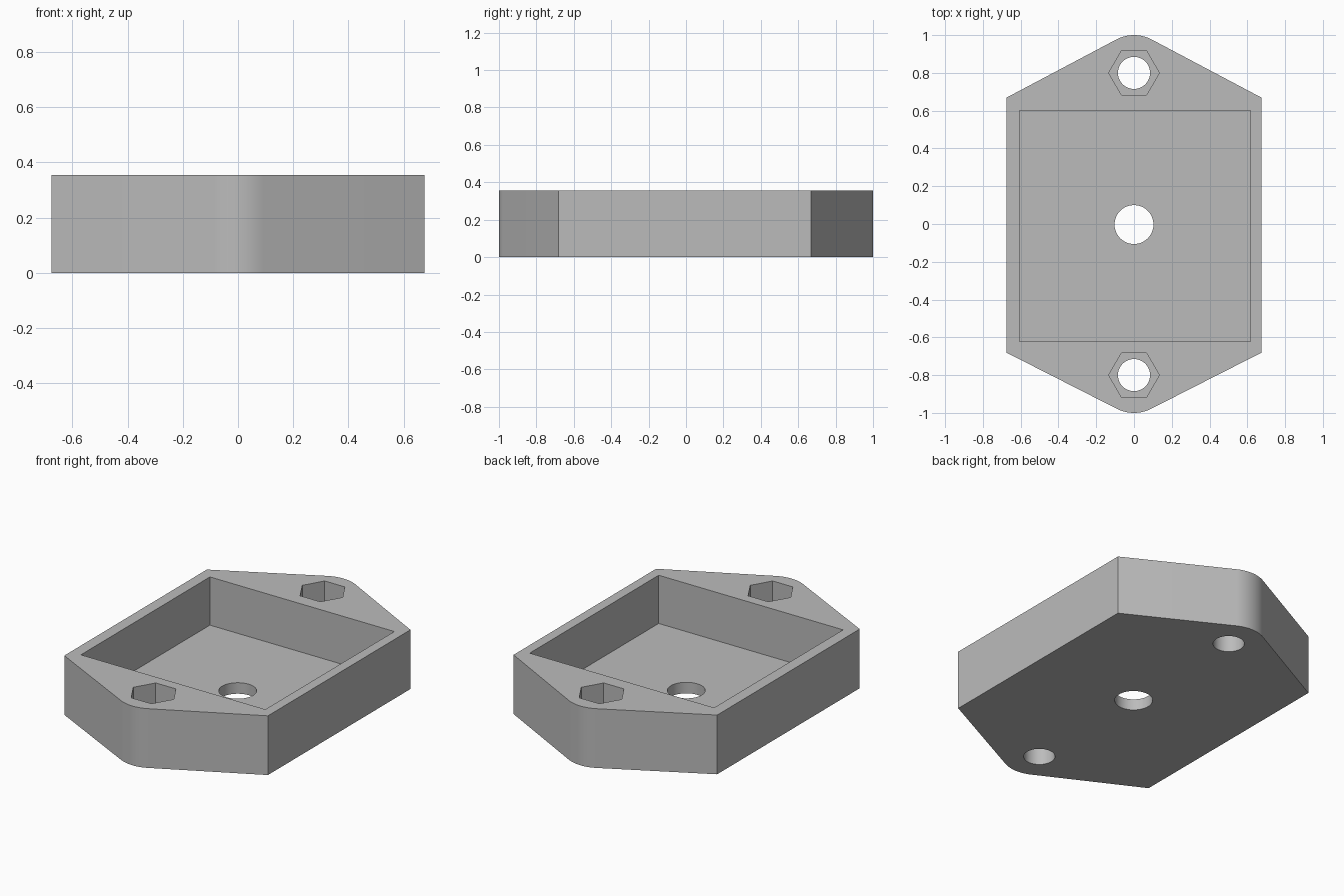
import bpy, bmesh, math

if "Cube" in bpy.data.objects:
    bpy.data.objects.remove(bpy.data.objects["Cube"])

HEIGHT, FLOOR, NUT_FLOOR = 0.355, 0.066, 0.18
TIP_Y, TIP_R, HALF_W = 0.80, 0.20, 0.675
Y_OFF = -0.006  # slight shift of the box relative to the mounting tips

grey = bpy.data.materials.new("grey plastic")
grey.diffuse_color = (0.5, 0.5, 0.5, 1)
grey.use_nodes = True
grey.node_tree.nodes["Principled BSDF"].inputs["Base Color"].default_value = grey.diffuse_color


def prism(name, points, z0, z1):
    """Extrude a counter-clockwise outline from z0 to z1."""
    bm = bmesh.new()
    base = bm.faces.new([bm.verts.new((x, y, z0)) for x, y in points])
    top = bmesh.ops.extrude_face_region(bm, geom=[base])["geom"]
    verts = [v for v in top if isinstance(v, bmesh.types.BMVert)]
    bmesh.ops.translate(bm, verts=verts, vec=(0, 0, z1 - z0))
    bmesh.ops.recalc_face_normals(bm, faces=bm.faces)
    mesh = bpy.data.meshes.new(name)
    bm.to_mesh(mesh)
    bm.free()
    mesh.materials.append(grey)
    obj = bpy.data.objects.new(name, mesh)
    bpy.context.collection.objects.link(obj)
    return obj


def ring(cx, cy, r, n):
    return [(cx + r * math.cos(math.tau * i / n),
             cy + r * math.sin(math.tau * i / n)) for i in range(n)]


def tip(corner_y, steps=16):
    """Corner, tangent arc and opposite corner of one rounded end."""
    dy = corner_y - TIP_Y
    a = math.atan2(dy, HALF_W) + math.acos(TIP_R / math.hypot(HALF_W, dy))
    arc = [a + (math.pi - 2 * a) * i / steps for i in range(steps + 1)]
    return ([(HALF_W, corner_y)]
            + [(TIP_R * math.cos(t), TIP_Y + TIP_R * math.sin(t)) for t in arc]
            + [(-HALF_W, corner_y)])


# Housing body: two rounded ends joined by straight sides
outline = tip(0.675 + Y_OFF) + [(-x, -y) for x, y in tip(0.675 - Y_OFF)]
body = prism("housing", outline, 0, HEIGHT)

# Square pocket, centre hole, and a bolt hole with nut recess at each end
x0, x1, y0, y1 = -0.607, 0.616, -0.621, 0.601
cutters = [
    prism("pocket_cutter", [(x0, y0), (x1, y0), (x1, y1), (x0, y1)], FLOOR, 0.5),
    prism("centre_hole_cutter", ring(0, -0.003, 0.103, 48), -0.1, 0.2),
]
for side in (-1, 1):
    cutters.append(prism("nut_cutter", ring(0, side * TIP_Y, 0.134, 6), NUT_FLOOR, 0.5))
    cutters.append(prism("bolt_cutter", ring(0, side * TIP_Y, 0.085, 48), -0.1, 0.45))

bpy.context.view_layer.objects.active = body
for cutter in cutters:
    mod = body.modifiers.new("cut", "BOOLEAN")
    mod.operation, mod.solver, mod.object = "DIFFERENCE", "EXACT", cutter
    bpy.ops.object.modifier_apply(modifier=mod.name)
    bpy.data.objects.remove(cutter)

# Smooth round surfaces, crisp edges
body.select_set(True)
bpy.ops.object.shade_smooth_by_angle(angle=math.radians(25))
